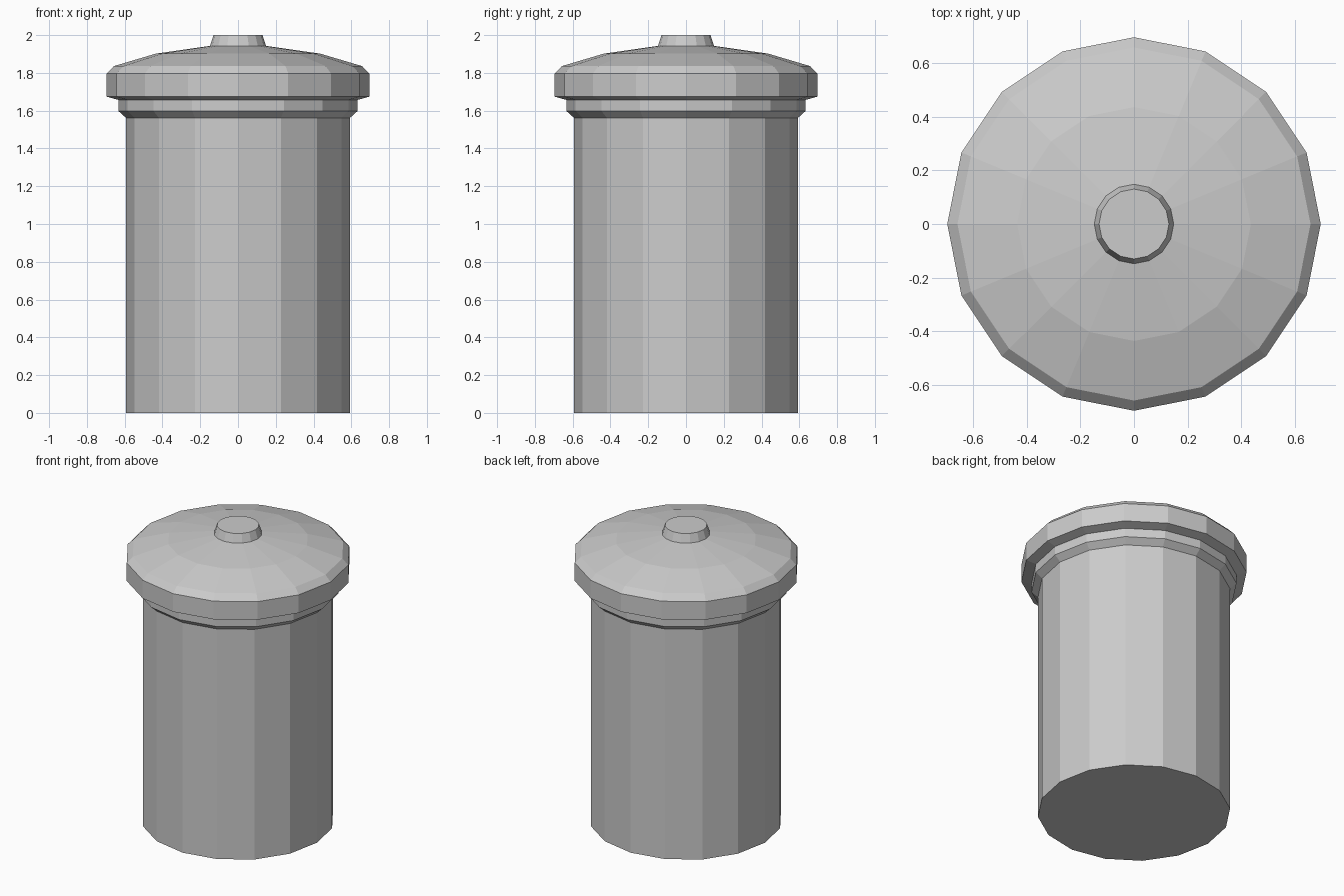
import bpy, bmesh
from math import cos, sin, tau

if "Cube" in bpy.data.objects:
    bpy.data.objects.remove(bpy.data.objects["Cube"])

SIDES = 16


def lathe(name, profile, cap_bottom=False, cap_top=False):
    """Spin a (radius, height) profile into a flat-faced 16-sided solid."""
    bm = bmesh.new()
    rings = [[bm.verts.new((r * cos(tau * i / SIDES), r * sin(tau * i / SIDES), z))
              for i in range(SIDES)] for r, z in profile]
    for low, high in zip(rings, rings[1:]):
        for i in range(SIDES):
            j = (i + 1) % SIDES
            bm.faces.new((low[i], low[j], high[j], high[i]))
    if cap_bottom:
        bm.faces.new(rings[0][::-1])
    if cap_top:
        bm.faces.new(rings[-1])
    mesh = bpy.data.meshes.new(name)
    bm.to_mesh(mesh)
    bm.free()
    obj = bpy.data.objects.new(name, mesh)
    bpy.context.collection.objects.link(obj)
    return obj


# Straight can with a closed base
lathe("can_body", [(0.593, 0), (0.593, 1.562)], cap_bottom=True)

# Flared collar around the mouth
lathe("collar", [(0.593, 1.562), (0.633, 1.598), (0.633, 1.657)])

# Overhanging lid with a shallow dome
lathe("lid", [(0.633, 1.657), (0.695, 1.674), (0.695, 1.797),
              (0.657, 1.836), (0.435, 1.902), (0.148, 1.943)])

# Tapered knob on top
lathe("lid_knob", [(0.148, 1.943), (0.13, 2.0)], cap_top=True)
